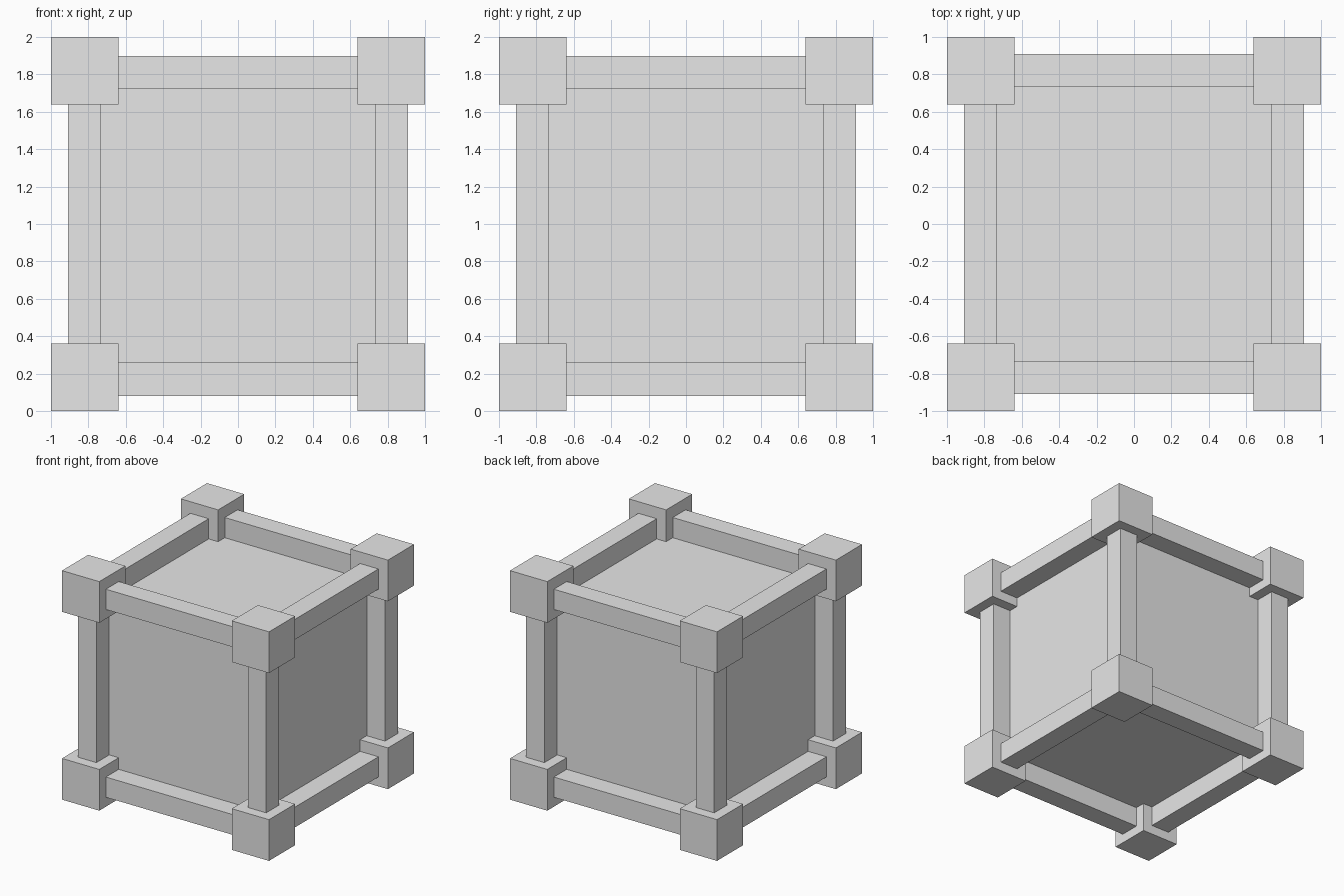
import bpy
from itertools import product

default = bpy.data.objects.get("Cube")
if default:
    bpy.data.objects.remove(default, do_unlink=True)

GREY = (0.8, 0.8, 0.8, 1.0)
grey = bpy.data.materials.new("plain_grey")
grey.use_nodes = True
grey.diffuse_color = GREY
grey.node_tree.nodes["Principled BSDF"].inputs["Base Color"].default_value = GREY

CORNER = 0.36           # corner block side
BEAM = 0.177            # beam thickness
REACH = 0.82            # distance of blocks and beams from the centre
FRAME_Z = 0.99          # middle height of the beams and core


def box(name, centre, size):
    bpy.ops.mesh.primitive_cube_add(size=1, location=centre)
    obj = bpy.context.object
    obj.name = name
    obj.scale = size
    bpy.ops.object.transform_apply(location=False, rotation=False, scale=True)
    obj.data.materials.append(grey)
    return obj


# Solid core of the crate
box("core", (0, 0, FRAME_Z), (1.464, 1.464, 1.464))

# Blocks on the eight corners
for x, y, z in product((-1, 1), repeat=3):
    name = "_".join(("top" if z > 0 else "bottom",
                     "back" if y > 0 else "front",
                     "left" if x > 0 else "right", "corner"))
    box(name, (x * REACH, y * REACH, 1 + z * REACH), (CORNER,) * 3)

# Beams along the twelve edges, ending inside the corner blocks
for axis, label in enumerate(("cross_beam", "side_beam", "post")):
    for a, b in product((-REACH, REACH), repeat=2):
        centre = [a, b]
        centre.insert(axis, 0)
        centre[2] += FRAME_Z
        size = [BEAM] * 3
        size[axis] = 2 * REACH
        box(label, centre, size)
